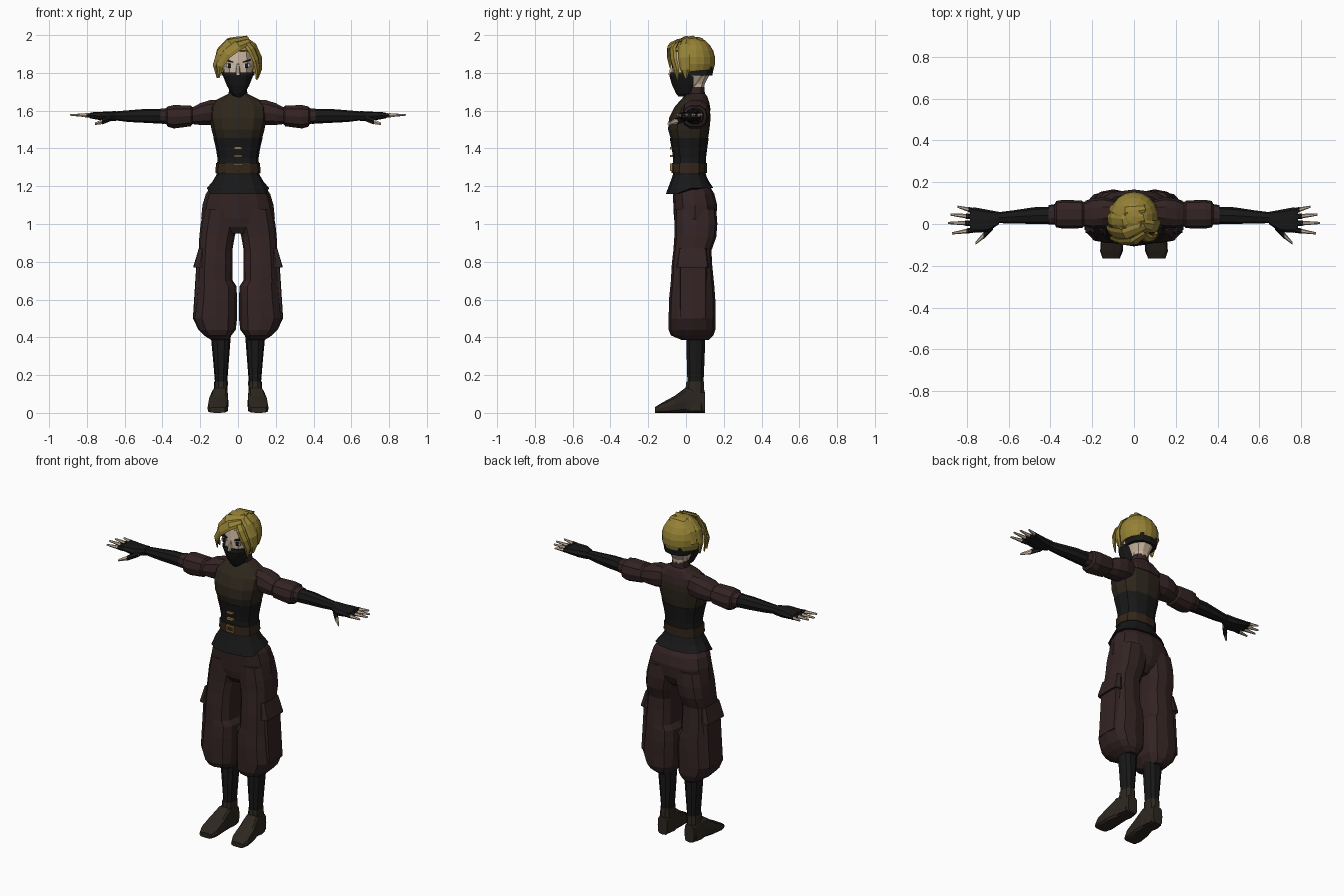
import bpy, bmesh, math
from mathutils import Vector, Matrix


def material(name, r, g, b):
    m = bpy.data.materials.new(name)
    m.diffuse_color = (r, g, b, 1)
    return m


MAROON = material("maroon_cloth", .034, .017, .017)
BLACK = material("black_cloth", .009, .009, .009)
OLIVE = material("olive_leather", .026, .019, .011)
BELT = material("belt_leather", .032, .019, .010)
BOOT = material("boot_leather", .026, .020, .014)
SKIN = material("skin", .60, .47, .35)
HAIR = material("blond_hair", .30, .22, .035)
GOLD = material("brass", .35, .20, .05)
WHITE = material("eye_white", .7, .7, .68)


def finish(name, bm, mat, mirror=False):
    bmesh.ops.recalc_face_normals(bm, faces=bm.faces)
    mesh = bpy.data.meshes.new(name)
    bm.to_mesh(mesh)
    bm.free()
    mesh.materials.append(mat)
    ob = bpy.data.objects.new(name, mesh)
    bpy.context.collection.objects.link(ob)
    if mirror:
        ob.modifiers.new("Mirror", 'MIRROR').use_mirror_merge = False
    return ob


def skin_rings(bm, rings):
    vs = [[bm.verts.new(p) for p in ring] for ring in rings]
    n = len(vs[0])
    for a, b in zip(vs, vs[1:]):
        for i in range(n):
            bm.faces.new((a[i], a[(i + 1) % n], b[(i + 1) % n], b[i]))
    bm.faces.new(vs[0])
    bm.faces.new(vs[-1])


def loft(name, axis, rows, mat, n=12, p=2.4, mirror=False):
    """Rows are (position on axis, low/high on first other axis, low/high on second)."""
    others = [k for k in range(3) if k != axis]
    rings = []
    for t, b0, b1, c0, c1 in rows:
        ring = []
        for i in range(n):
            a = 2 * math.pi * i / n
            u, v = [math.copysign(abs(f) ** (2 / p), f) if abs(f) > 1e-6 else 0
                    for f in (math.cos(a), math.sin(a))]
            co = [0, 0, 0]
            co[axis] = t
            co[others[0]] = (b0 + b1) / 2 + u * (b1 - b0) / 2
            co[others[1]] = (c0 + c1) / 2 + v * (c1 - c0) / 2
            ring.append(co)
        rings.append(ring)
    bm = bmesh.new()
    skin_rings(bm, rings)
    return finish(name, bm, mat, mirror)


def body(name, rows, mat, **kw):
    """Loft upward, symmetric about x = 0; rows are (z, half width, front y, back y)."""
    return loft(name, 2, [(z, -w, w, f, b) for z, w, f, b in rows], mat, **kw)


def box(name, loc, size, mat, tilt=0, mirror=False):
    bm = bmesh.new()
    bmesh.ops.create_cube(bm, size=1, matrix=Matrix.Translation(loc)
                          @ Matrix.Rotation(tilt, 4, 'Y') @ Matrix.Diagonal((*size, 1)))
    return finish(name, bm, mat, mirror)


# Boots and shins
loft("boot_foot", 1, [(.10, .06, .125, 0, .11), (0, .052, .14, 0, .135), (-.06, .05, .157, 0, .09),
     (-.13, .053, .162, 0, .052), (-.165, .068, .15, 0, .03)], BOOT, p=4, mirror=True)
loft("boot_ankle", 2, [(.01, .053, .138, -.02, .102), (.09, .055, .13, -.01, .10),
     (.165, .054, .126, 0, .097)], BOOT, n=10, mirror=True)
loft("shin_wrap", 2, [(.15, .058, .121, .006, .094), (.28, .048, .132, .002, .10),
     (.42, .037, .145, 0, .105)], BLACK, n=10, mirror=True)

# Baggy trousers with side pockets
loft("trouser_leg", 2, [(.385, .05, .14, -.02, .12), (.41, .035, .18, -.08, .145),
     (.44, .012, .21, -.092, .155), (.50, .005, .238, -.092, .155), (.60, .005, .226, -.09, .155),
     (.67, .008, .22, -.083, .15), (.70, .028, .217, -.08, .147), (.79, .03, .212, -.075, .138),
     (.86, .03, .208, -.067, .135), (.93, .018, .205, -.062, .16), (1.0, .002, .198, -.062, .166),
     (1.08, .002, .18, -.06, .16)], MAROON, p=2.7, mirror=True)
body("trouser_hips", [(.95, .10, -.03, .10), (.985, .17, -.055, .14), (1.03, .195, -.064, .16),
     (1.10, .188, -.067, .165), (1.16, .17, -.07, .15), (1.21, .135, -.06, .12)], MAROON)
loft("pocket", 2, [(.50, .17, .239, -.035, .11), (.78, .17, .221, -.035, .11)],
     MAROON, n=8, p=7, mirror=True)
loft("pocket_flap", 2, [(.77, .17, .235, -.05, .12), (.78, .17, .235, -.05, .12),
     (.87, .17, .208, -.04, .11)], MAROON, n=8, p=7, mirror=True)

# Flared tunic hem, dipping at the front
hem = body("tunic_hem", [(1.19, .165, -.095, .145), (1.225, .135, -.082, .122),
           (1.26, .114, -.07, .105), (1.29, .112, -.068, .103)], BLACK)
for v in hem.data.vertices:
    if v.co.z < 1.2 and v.co.y < -.04:
        v.co.z -= .032
        v.co.y -= .012

# Corset, vest, shoulders and collar
body("corset", [(1.25, .113, -.068, .102), (1.35, .109, -.068, .106), (1.40, .117, -.076, .112),
     (1.455, .130, -.086, .12)], BLACK)
body("vest", [(1.43, .122, -.075, .113), (1.50, .14, -.095, .124), (1.56, .152, -.09, .13),
     (1.62, .15, -.06, .126), (1.655, .12, -.03, .115), (1.685, .06, 0, .103)], OLIVE)
body("collar", [(1.60, .14, -.03, .131), (1.64, .14, -.02, .124), (1.675, .08, .004, .113),
     (1.69, .05, .01, .10), (1.725, .046, .012, .097)], MAROON)
body("belt", [(1.27, .119, -.076, .11), (1.322, .117, -.075, .11)], BELT)
for z in (1.36, 1.40):
    box("corset_clasp", (0, -.076, z), (.044, .016, .013), GOLD)
for z in (1.283, 1.316):
    box("buckle_bar", (0, -.078, z), (.05, .016, .007), GOLD)
box("buckle_side", (.0215, -.078, 1.30), (.007, .016, .033), GOLD, mirror=True)

# Sleeves, forearm wraps and gloves
loft("sleeve", 0, [(.09, 0, .115, 1.53, 1.662), (.15, -.02, .128, 1.522, 1.658),
     (.20, -.02, .122, 1.522, 1.642), (.24, -.012, .105, 1.527, 1.62), (.25, -.02, .112, 1.515, 1.63),
     (.34, -.022, .116, 1.503, 1.632), (.372, -.016, .11, 1.513, 1.625), (.38, -.002, .095, 1.528, 1.615),
     (.41, -.002, .09, 1.533, 1.612)], MAROON, n=10, mirror=True)
loft("forearm_wrap", 0, [(.39, 0, .083, 1.53, 1.61), (.48, 0, .08, 1.535, 1.61),
     (.58, .003, .065, 1.54, 1.602), (.66, .004, .055, 1.55, 1.595)], BLACK, n=8, mirror=True)
loft("glove", 0, [(.645, .0, .058, 1.546, 1.598), (.70, -.038, .068, 1.545, 1.595),
     (.765, -.042, .08, 1.556, 1.592), (.785, -.032, .075, 1.56, 1.588)], BLACK, n=8, p=3, mirror=True)


def finger(name, base, knuckle, tip, r):
    def row(pt, k):
        x, y, z = pt
        return (x, y - k, y + k, z - k, z + k)
    loft(name + "_glove", 0, [row(base, r * 1.15), row(knuckle, r * 1.1)], BLACK, n=6, p=2, mirror=True)
    loft(name, 0, [row(base, r * .8), row(knuckle, r * .95), row(tip, r * .45)], SKIN, n=6, p=2, mirror=True)


for name, y, tip_x, tip_y in (("index_finger", -.028, .872, -.045), ("middle_finger", .004, .89, .005),
                              ("ring_finger", .034, .878, .045), ("little_finger", .062, .845, .083)):
    base, tip = Vector((.765, y, 1.574)), Vector((tip_x, tip_y, 1.578))
    finger(name, base, base.lerp(tip, .35), tip, .0115)
finger("thumb", (.675, -.01, 1.56), (.72, -.055, 1.542), (.758, -.092, 1.53), .016)

# Neck, head and mask
body("neck", [(1.69, .042, .015, .094), (1.74, .044, .01, .10), (1.81, .07, 0, .138)], SKIN, n=10)
body("head", [(1.69, .03, -.04, .03), (1.73, .052, -.065, .07), (1.79, .076, -.077, .125),
     (1.85, .085, -.077, .14), (1.92, .08, -.068, .13), (1.96, .05, -.03, .10)], SKIN)
body("neck_wrap", [(1.645, .03, -.035, .05), (1.69, .038, -.002, .05), (1.74, .04, -.01, .05)], BLACK, n=8)
body("mask", [(1.675, .016, -.04, .01), (1.69, .036, -.052, .04), (1.735, .06, -.074, .065),
     (1.785, .08, -.088, .075), (1.803, .081, -.084, .075)], BLACK)
body("mask_strap", [(1.785, .086, -.02, .139), (1.835, .09, -.02, .149)], BLACK)
body("nose", [(1.79, .014, -.096, -.06), (1.85, .007, -.079, -.06)], SKIN, n=6, p=2)
box("eye_white", (.046, -.066, 1.838), (.034, .012, .018), WHITE, -.15, True)
box("iris", (.045, -.069, 1.838), (.017, .012, .022), BLACK, 0, True)
box("eyebrow", (.047, -.066, 1.863), (.046, .016, .008), BLACK, -.3, True)

# Hair cap with the face opening cut away
centre = Vector((0, .035, 1.865))
bm = bmesh.new()
bmesh.ops.create_uvsphere(bm, u_segments=18, v_segments=11, radius=1,
                          matrix=Matrix.Translation(centre) @ Matrix.Diagonal((.117, .12, .128, 1)))
bmesh.ops.bisect_plane(bm, geom=bm.verts[:] + bm.edges[:] + bm.faces[:], plane_co=(0, .1, 1.815),
                       plane_no=(0, -.12, 1), clear_inner=True)
opening = [f for f in bm.faces if f.calc_center_median().y < -.03 and f.calc_center_median().z < 1.925]
bmesh.ops.delete(bm, geom=opening, context='FACES')
cap = finish("hair_cap", bm, HAIR)
cap.modifiers.new("Thickness", 'SOLIDIFY').thickness = .015


def lock(name, path, thick=.011):
    """Tapered lock of hair lying on the head; path points are (x, y, z, half width)."""
    pts = [Vector(q[:3]) for q in path]
    rings = []
    for i, pt in enumerate(pts):
        along = pts[min(i + 1, len(pts) - 1)] - pts[max(i - 1, 0)]
        out = (pt - centre).normalized()
        side = along.cross(out).normalized()
        w = path[i][3]
        rings.append([pt + side * w * math.cos(a) + out * min(thick, w) * math.sin(a)
                      for a in (k * math.pi / 3 for k in range(6))])
    bm = bmesh.new()
    skin_rings(bm, rings)
    finish(name, bm, HAIR)


# Fringe swept to one side, short locks on the other
lock("fringe_front", [(.055, -.045, 1.965, .02), (0, -.084, 1.945, .03), (-.06, -.086, 1.90, .03),
                      (-.098, -.073, 1.84, .026), (-.10, -.06, 1.775, .004)])
lock("fringe_middle", [(.05, -.01, 1.98, .02), (-.045, -.05, 1.962, .033), (-.095, -.043, 1.90, .036),
                       (-.117, -.03, 1.84, .03), (-.108, -.025, 1.775, .005)])
lock("fringe_side", [(.045, .03, 1.987, .02), (-.05, .01, 1.972, .033), (-.10, .015, 1.92, .036),
                     (-.117, .02, 1.85, .032), (-.11, .025, 1.785, .008)])
lock("crown_lock", [(.05, .075, 1.978, .02), (-.04, .065, 1.975, .03), (-.09, .07, 1.925, .034),
                    (-.108, .075, 1.86, .02)])
lock("temple_front", [(.035, -.05, 1.965, .02), (.07, -.07, 1.925, .026), (.094, -.065, 1.87, .024),
                      (.103, -.05, 1.82, .02), (.098, -.045, 1.765, .005)])
lock("temple_back", [(.03, 0, 1.985, .02), (.083, -.012, 1.945, .032), (.112, -.01, 1.88, .034),
                     (.113, -.005, 1.82, .028), (.102, 0, 1.775, .008)])
